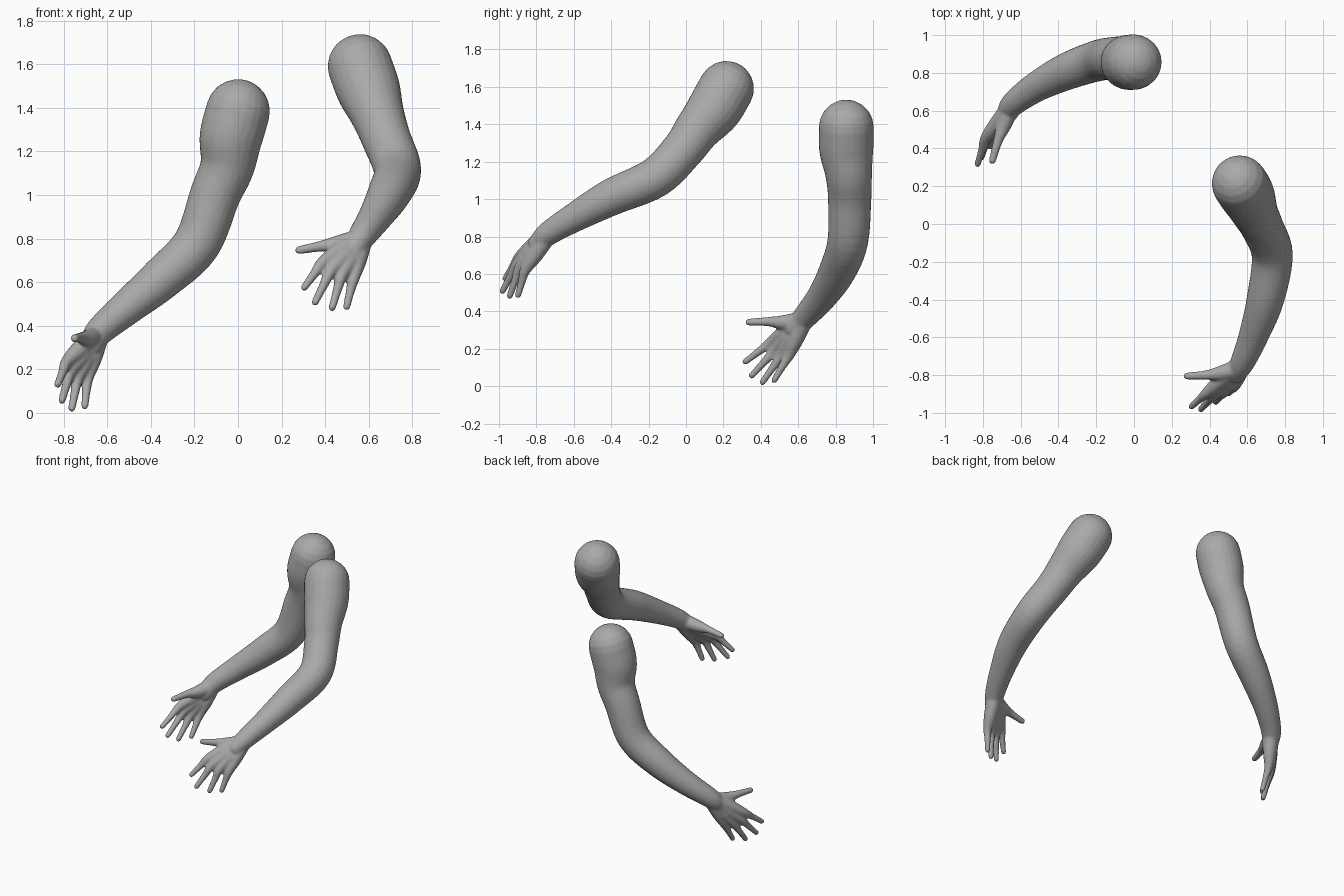
import bpy, bmesh, math
from mathutils import Vector

if "Cube" in bpy.data.objects:
    bpy.data.objects.remove(bpy.data.objects["Cube"])

SIDES = 24
skin = bpy.data.materials.new("matte_grey")
skin.diffuse_color = (0.4, 0.4, 0.4, 1)
skin.use_nodes = True
skin.node_tree.nodes["Principled BSDF"].inputs["Base Color"].default_value = skin.diffuse_color


def catmull(rows, steps):
    """Smoothly resample rows of x, y, z, radius."""
    pts = [Vector(r) for r in rows]
    pts = [2 * pts[0] - pts[1]] + pts + [2 * pts[-1] - pts[-2]]
    out = []
    for i in range(1, len(pts) - 2):
        a, b, c, d = pts[i - 1:i + 3]
        for s in range(steps):
            t = s / steps
            out.append(0.5 * (2 * b + (c - a) * t + (2 * a - 5 * b + 4 * c - d) * t * t
                              + (3 * b - a - 3 * c + d) * t ** 3))
    return out + [pts[-2]]


def tube(bm, rows, steps=4):
    """Closed round tube with hemispherical ends."""
    path = catmull(rows, steps)
    n = len(path)
    rings = []
    for i, p in enumerate(path):
        tangent = (path[min(i + 1, n - 1)] - path[max(i - 1, 0)]).to_3d().normalized()
        rings.append((p.to_3d(), tangent, p[3]))

    def cap(ring, sign):
        c, t, r = ring
        return [(c + t * sign * r * math.sin(a), t, r * math.cos(a))
                for a in (0.3, 0.6, 0.9, 1.2, 1.45)]
    rings = cap(rings[0], -1)[::-1] + rings + cap(rings[-1], 1)
    side = rings[0][1].orthogonal().normalized()
    loops = []
    for c, t, r in rings:
        side = (side - t * side.dot(t)).normalized()
        other = t.cross(side)
        loops.append([bm.verts.new(c + r * (math.cos(a) * side + math.sin(a) * other))
                      for a in (2 * math.pi * k / SIDES for k in range(SIDES))])
    faces = [bm.faces.new(loops[0][::-1]), bm.faces.new(loops[-1])]
    for lo, hi in zip(loops, loops[1:]):
        for k in range(SIDES):
            j = (k + 1) % SIDES
            faces.append(bm.faces.new((lo[k], lo[j], hi[j], hi[k])))
    bmesh.ops.recalc_face_normals(bm, faces=faces)


def arm(name, limb, fingers, thumb):
    bm = bmesh.new()
    # rounded shoulder, upper arm, forearm and heel of the hand
    tube(bm, limb, 6)
    # palm bones running into the fingers
    wrist = Vector(limb[-2][:3])
    bones = []
    for base, tip in fingers:
        base, tip = Vector(base), Vector(tip)
        tip = tip.lerp(base, 0.05)
        bones.append((*wrist.lerp(base, 0.6), 0.043))
        tube(bm, [(*wrist, 0.05), bones[-1], (*base, 0.029),
                  (*base.lerp(tip, 0.45), 0.021), (*tip, 0.017)])
    # flesh filling the palm
    tube(bm, bones, 3)
    tube(bm, thumb)
    mesh = bpy.data.meshes.new(name)
    bm.to_mesh(mesh)
    bm.free()
    mesh.materials.append(skin)
    ob = bpy.data.objects.new(name, mesh)
    bpy.context.collection.objects.link(ob)
    # fuse the parts into one soft skin
    fuse = ob.modifiers.new("fuse", 'REMESH')
    fuse.mode = 'VOXEL'
    fuse.voxel_size = 0.007
    fuse.use_smooth_shade = True
    soft = ob.modifiers.new("soften", 'SMOOTH')
    soft.factor = 0.5
    soft.iterations = 8


# arm reaching forward
arm("left_arm",
    [(0.56, 0.215, 1.59, 0.149), (0.6, 0.15, 1.48, 0.146), (0.64, 0.06, 1.37, 0.124),
     (0.68, -0.02, 1.26, 0.113), (0.732, -0.165, 1.115, 0.109), (0.695, -0.4, 1.01, 0.099),
     (0.63, -0.6, 0.9, 0.078), (0.575, -0.73, 0.82, 0.065), (0.54, -0.79, 0.765, 0.054)],
    [((0.385, -0.895, 0.685), (0.30, -0.97, 0.57)),
     ((0.425, -0.905, 0.65), (0.35, -0.985, 0.50)),
     ((0.475, -0.89, 0.63), (0.43, -0.945, 0.475)),
     ((0.53, -0.86, 0.62), (0.497, -0.90, 0.48))],
    [(0.54, -0.77, 0.79, 0.05), (0.46, -0.79, 0.775, 0.04),
     (0.38, -0.80, 0.765, 0.025), (0.28, -0.805, 0.747, 0.019)])

# arm reaching sideways
arm("right_arm",
    [(0.0, 0.857, 1.385, 0.147), (-0.032, 0.857, 1.265, 0.145), (-0.05, 0.87, 1.13, 0.125),
     (-0.105, 0.875, 1.0, 0.116), (-0.19, 0.865, 0.775, 0.109), (-0.35, 0.81, 0.617, 0.099),
     (-0.51, 0.73, 0.483, 0.081), (-0.635, 0.64, 0.375, 0.066), (-0.675, 0.58, 0.31, 0.054)],
    [((-0.785, 0.455, 0.235), (-0.83, 0.31, 0.125)),
     ((-0.77, 0.475, 0.19), (-0.81, 0.345, 0.05)),
     ((-0.735, 0.51, 0.165), (-0.764, 0.404, 0.014)),
     ((-0.69, 0.55, 0.165), (-0.704, 0.468, 0.025))],
    [(-0.665, 0.595, 0.345, 0.05), (-0.69, 0.52, 0.34, 0.04),
     (-0.72, 0.44, 0.345, 0.025), (-0.75, 0.335, 0.342, 0.019)])
